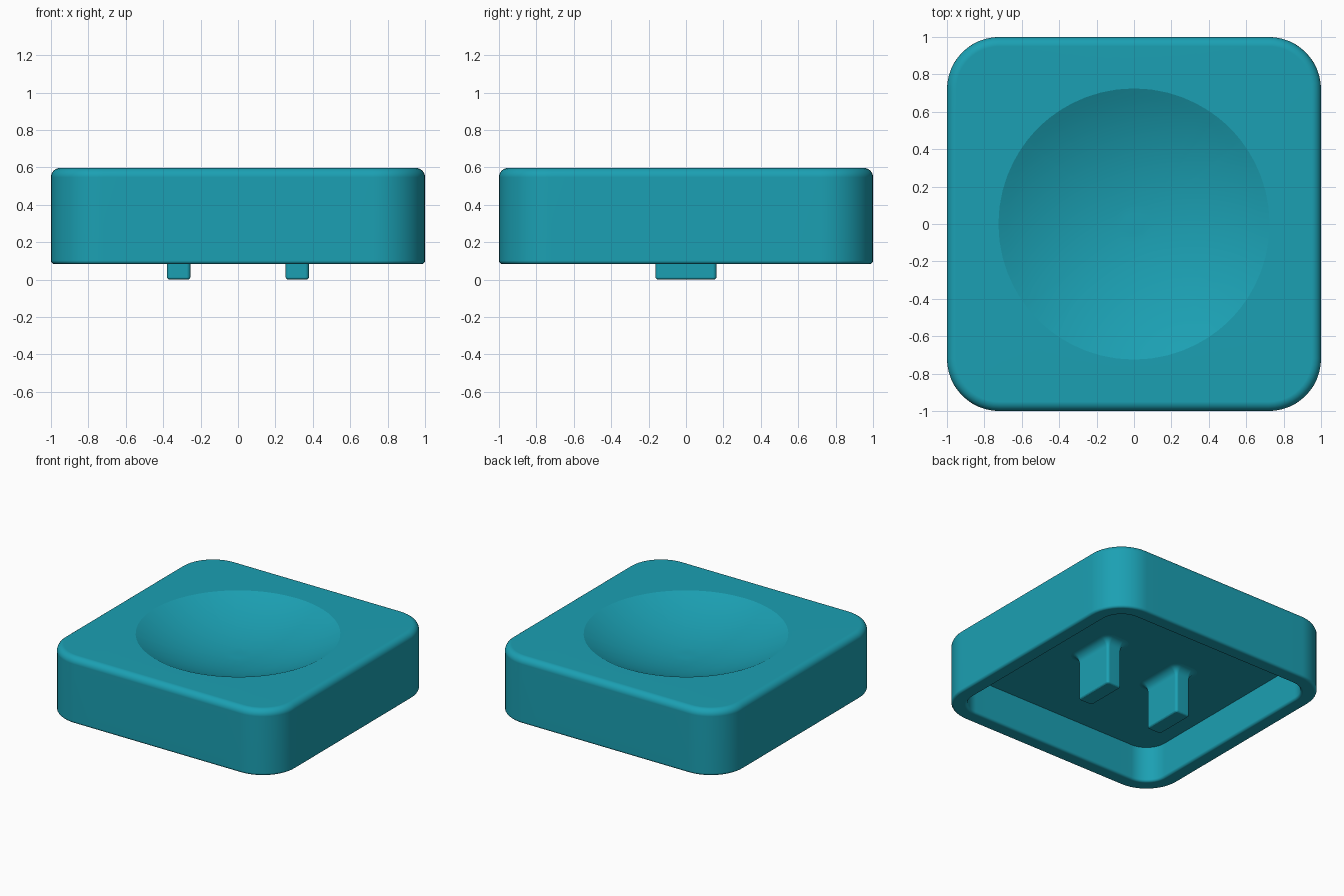
import bpy, bmesh, math

if "Cube" in bpy.data.objects:
    bpy.data.objects.remove(bpy.data.objects["Cube"])

teal = bpy.data.materials.new("teal")
teal.diffuse_color = (0.011, 0.352, 0.451, 1)
teal.use_nodes = True
teal.node_tree.nodes["Principled BSDF"].inputs["Base Color"].default_value = teal.diffuse_color


def rounded_ring(hx, hy, r, z, corner=12, side=12):
    """Rounded rectangle outline with evenly split sides."""
    pts = []
    centres = [(hx - r, hy - r), (r - hx, hy - r), (r - hx, r - hy), (hx - r, r - hy)]
    for q, (cx, cy) in enumerate(centres):
        arc = [(cx + r * math.cos(a), cy + r * math.sin(a))
               for a in [(q + i / corner) * math.pi / 2 for i in range(corner + 1)]]
        pts += arc
        nx, ny = centres[(q + 1) % 4]
        a = (q + 1) * math.pi / 2
        ex, ey = nx + r * math.cos(a), ny + r * math.sin(a)
        sx, sy = arc[-1]
        pts += [(sx + (ex - sx) * i / side, sy + (ey - sy) * i / side)
                for i in range(1, side)]
    return [(x, y, z) for x, y in pts]


def loft(name, rings, cap_start=True, cap_end=True, loc=(0, 0, 0)):
    """Skin a list of matching rings."""
    bm = bmesh.new()
    loops = [[bm.verts.new(p) for p in ring] for ring in rings]
    for a, b in zip(loops, loops[1:]):
        n = len(a)
        for i in range(n):
            bm.faces.new((a[i], a[(i + 1) % n], b[(i + 1) % n], b[i]))
    if cap_start:
        bm.faces.new(loops[0][::-1])
    if cap_end:
        bm.faces.new(loops[-1])
    bmesh.ops.recalc_face_normals(bm, faces=bm.faces)
    me = bpy.data.meshes.new(name)
    bm.to_mesh(me)
    bm.free()
    me.materials.append(teal)
    ob = bpy.data.objects.new(name, me)
    ob.location = loc
    bpy.context.collection.objects.link(ob)
    bpy.context.view_layer.objects.active = ob
    ob.select_set(True)
    bpy.ops.object.shade_smooth_by_angle(angle=math.radians(20))
    ob.select_set(False)
    # Keep the broad flat faces evenly shaded
    mod = ob.modifiers.new("flat_faces", 'WEIGHTED_NORMAL')
    mod.keep_sharp = True
    return ob


def quarter(steps):
    return [i / steps * math.pi / 2 for i in range(steps + 1)]


BOTTOM, TOP, CEILING, CORNER, WALL = 0.082, 0.597, 0.36, 0.28, 0.115


def body_ring(inset, z):
    return rounded_ring(1 - inset, 1 - inset, CORNER - inset, z)


# Cap body: cavity ceiling, straight inner wall, rim, outer wall, top fillet
rings = [body_ring(WALL, CEILING)]
f = 0.02
rings += [body_ring(WALL - f * (1 - math.cos(a)), BOTTOM + f - f * math.sin(a))
          for a in quarter(5)]
rings += [body_ring(f * (1 - math.sin(a)), BOTTOM + f - f * math.cos(a)) for a in quarter(5)]
f = 0.05
rings += [body_ring(f * (1 - math.cos(a)), TOP - f + f * math.sin(a)) for a in quarter(6)]

# Spherical dish in the top
DISH, SLOPE = 0.725, math.radians(26)
R = DISH / math.sin(SLOPE)
angles = [math.atan2(y, x) for x, y, z in rings[-1]]
for i in range(14):
    t = SLOPE * (1 - i / 14)
    z = TOP - R * (math.cos(t) - math.cos(SLOPE))
    rings.append([(R * math.sin(t) * math.cos(a), R * math.sin(t) * math.sin(a), z)
                  for a in angles])
loft("cap_body", rings)

# Two mounting stems with a flared root
HX, HY, ROOT, EDGE = 0.0625, 0.163, 0.06, 0.015


def stem_ring(grow, z):
    return rounded_ring(HX + grow, HY + grow, 0.02 + grow, z, 5, 1)


stem = [stem_ring(ROOT * (1 - math.sin(a)), CEILING - ROOT * (1 - math.cos(a)))
        for a in quarter(6)]
stem += [stem_ring(-EDGE * (1 - math.cos(a)), EDGE * (1 - math.sin(a))) for a in quarter(4)]
for side, x in (("left", -0.317), ("right", 0.317)):
    loft(side + "_stem", stem, cap_start=False, loc=(x, 0, 0))
